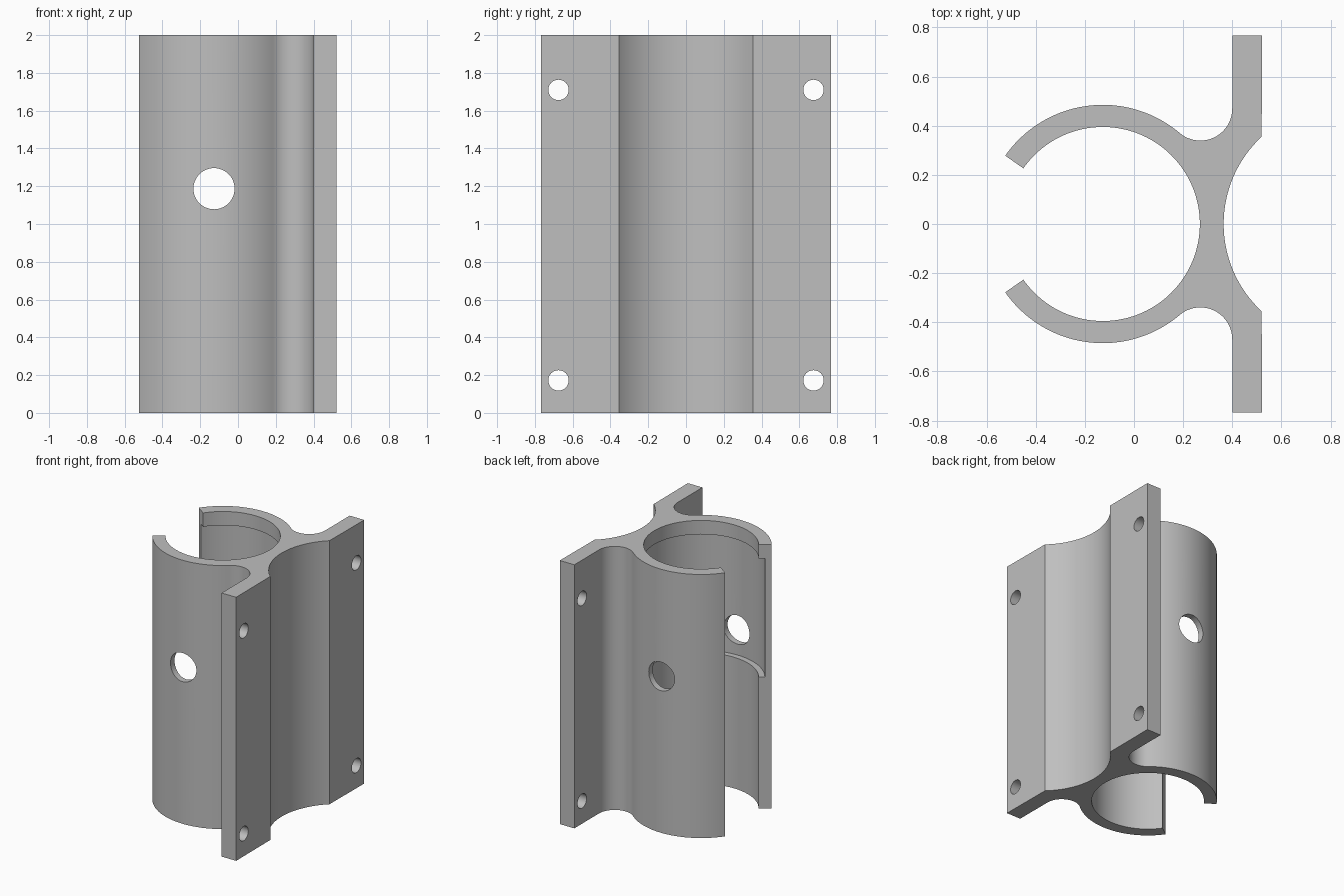
import bpy, bmesh
from math import sin, cos, pi, radians, atan2, asin
from mathutils import Matrix

cube = bpy.data.objects.get("Cube")
if cube:
    bpy.data.objects.remove(cube, do_unlink=True)

HEIGHT = 2.0
TUBE_X, OUTER, BORE, RECESS = -0.127, 0.485, 0.395, 0.438
PLATE_IN, PLATE_OUT, PLATE_Y = 0.40, 0.522, 0.768
FILLET = 0.13
SADDLE_X, SADDLE_Y = 0.85, 0.355

grey = bpy.data.materials.new("plain grey")
grey.use_nodes = True
colour = (0.52, 0.52, 0.52, 1)
grey.diffuse_color = colour
grey.node_tree.nodes["Principled BSDF"].inputs["Base Color"].default_value = colour


def arc(cx, cy, r, start, end, n):
    """Points along a circular arc, both ends included."""
    steps = [start + (end - start) * i / n for i in range(n + 1)]
    return [(cx + r * cos(a), cy + r * sin(a)) for a in steps]


def finish(name, bm):
    bmesh.ops.recalc_face_normals(bm, faces=bm.faces)
    mesh = bpy.data.meshes.new(name)
    bm.to_mesh(mesh)
    bm.free()
    mesh.materials.append(grey)
    obj = bpy.data.objects.new(name, mesh)
    bpy.context.collection.objects.link(obj)
    return obj


def extrude_profile(name, points, height):
    bm = bmesh.new()
    face = bm.faces.new([bm.verts.new((x, y, 0)) for x, y in points])
    moved = bmesh.ops.extrude_face_region(bm, geom=[face])["geom"]
    top = [v for v in moved if isinstance(v, bmesh.types.BMVert)]
    bmesh.ops.translate(bm, verts=top, vec=(0, 0, height))
    return finish(name, bm)


def cylinder(name, r, depth, centre, axis="Z", n=48):
    bm = bmesh.new()
    turn = {"X": Matrix.Rotation(pi / 2, 4, "Y"),
            "Y": Matrix.Rotation(pi / 2, 4, "X"),
            "Z": Matrix()}[axis]
    bmesh.ops.create_cone(bm, cap_ends=True, segments=n, radius1=r, radius2=r,
                          depth=depth, matrix=Matrix.Translation(centre) @ turn)
    return finish(name, bm)


# Clip cross-section: back half, then mirrored to the front
end_angle = radians(145)
fx, fy = PLATE_IN - FILLET, ((OUTER + FILLET) ** 2 - (PLATE_IN - FILLET - TUBE_X) ** 2) ** 0.5
join = atan2(fy, fx - TUBE_X)
sweep = asin(SADDLE_Y / OUTER)

half = arc(TUBE_X, 0, BORE, 0, end_angle, 64)             # bore
half += arc(TUBE_X, 0, OUTER, end_angle, join, 48)        # outer wall
half += arc(fx, fy, FILLET, join + pi, 2 * pi, 24)[1:]    # fillet to flange
half += [(PLATE_IN, PLATE_Y), (PLATE_OUT, PLATE_Y)]       # flange
half += arc(SADDLE_X, 0, OUTER, pi - sweep, pi, 24)       # saddle
front = [(x, -y) for x, y in reversed(half[1:-1])]
clip = extrude_profile("clip_bracket", half + front, HEIGHT)

# Inner recess, cross hole through the tube and flange bolt holes
cutters = [
    cylinder("recess_cutter", RECESS, 0.9, (TUBE_X, 0, 1.445), n=128),
    cylinder("cross_hole_cutter", 0.109, 2, (TUBE_X, 0, 1.187), "Y"),
]
for y in (-0.675, 0.675):
    for z in (0.172, 1.71):
        cutters.append(cylinder("bolt_hole_cutter", 0.054, 0.4, (0.46, y, z), "X", 32))

bpy.ops.object.select_all(action="DESELECT")
bpy.context.view_layer.objects.active = clip
clip.select_set(True)
for cutter in cutters:
    mod = clip.modifiers.new("cut", "BOOLEAN")
    mod.operation, mod.solver, mod.object = "DIFFERENCE", "EXACT", cutter
    bpy.ops.object.modifier_apply(modifier=mod.name)
    bpy.data.objects.remove(cutter, do_unlink=True)

bpy.ops.object.shade_smooth_by_angle(angle=radians(25))
